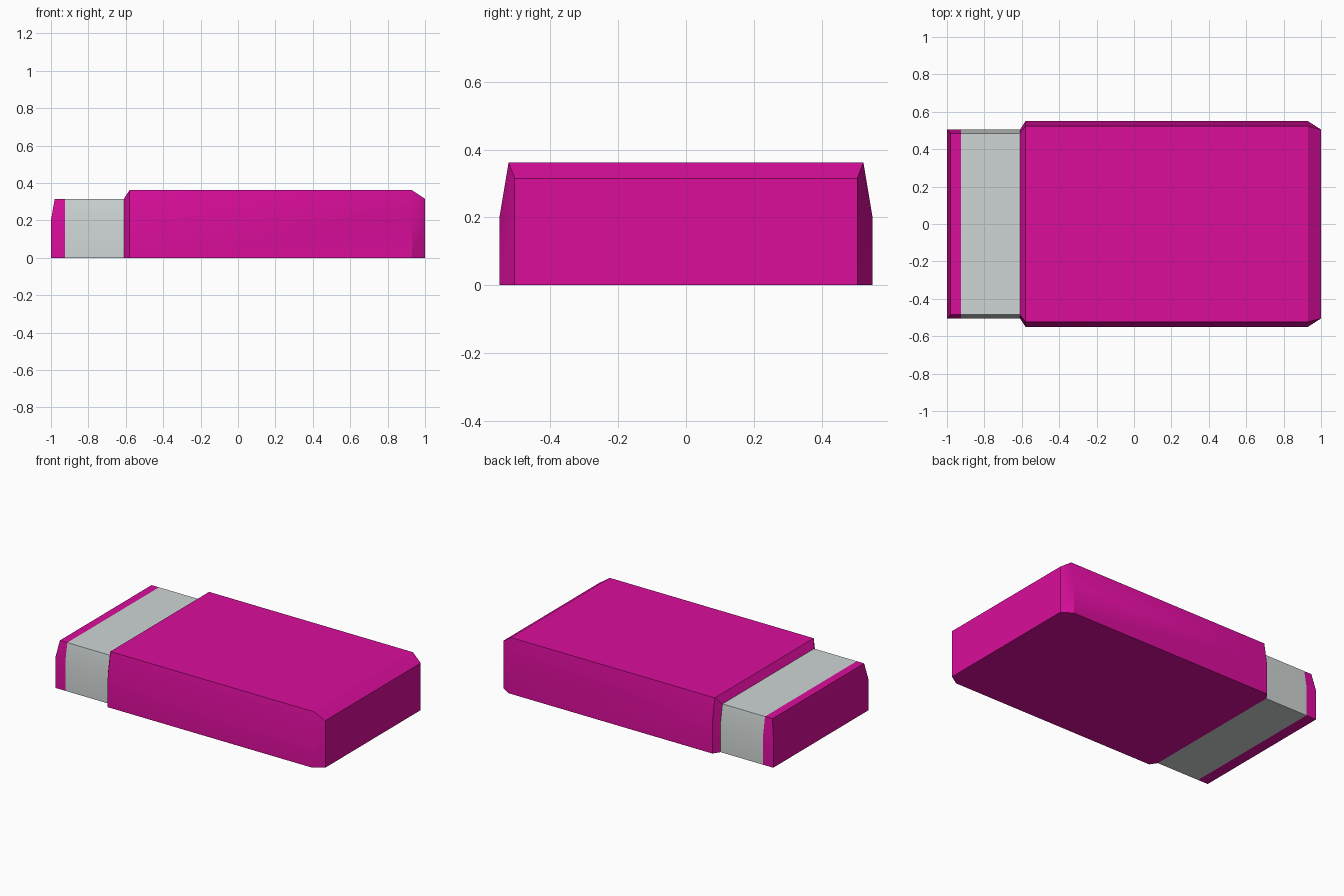
import bpy, bmesh, math

if "Cube" in bpy.data.objects:
    bpy.data.objects.remove(bpy.data.objects["Cube"])


def material(name, rgb):
    m = bpy.data.materials.new(name)
    m.diffuse_color = (*rgb, 1)
    m.use_nodes = True
    m.node_tree.nodes["Principled BSDF"].inputs["Base Color"].default_value = m.diffuse_color
    return m


magenta = material("magenta", (0.70, 0.004, 0.33))
grey = material("light grey", (0.62, 0.67, 0.66))


def loft(name, stations, mats, rule):
    """Skin open-bottom profiles along x; station = (x low, x top, half width, top half width, top z)."""
    bm = bmesh.new()
    rings = []
    for xl, xt, w, wt, h in stations:
        pts = [(xl, -w, 0), (xl, -w, 0.2), (xt, -wt, h),
               (xt, wt, h), (xl, w, 0.2), (xl, w, 0)]
        rings.append([bm.verts.new(p) for p in pts])
    for a, b in zip(rings, rings[1:]):
        for i in range(6):
            j = (i + 1) % 6
            bm.faces.new((a[i], a[j], b[j], b[i]))
    # end caps: lower rectangle and upper panel
    for r in (rings[0], rings[-1]):
        bm.faces.new((r[0], r[1], r[4], r[5]))
        bm.faces.new((r[1], r[2], r[3], r[4]))
    bmesh.ops.recalc_face_normals(bm, faces=bm.faces)
    for f in bm.faces:
        f.material_index = rule(f.calc_center_median())
    me = bpy.data.meshes.new(name)
    bm.to_mesh(me)
    bm.free()
    for m in mats:
        me.materials.append(m)
    ob = bpy.data.objects.new(name, me)
    bpy.context.collection.objects.link(ob)
    bpy.ops.object.select_all(action='DESELECT')
    ob.select_set(True)
    bpy.context.view_layer.objects.active = ob
    bpy.ops.object.shade_smooth_by_angle(angle=math.radians(30))


# whole block: tapered tip, grey neck band, wider main body with chamfered ends
loft("block_body", [
    (-1.0, -0.98, 0.505, 0.485, 0.315),
    (-0.925, -0.925, 0.505, 0.485, 0.315),
    (-0.61, -0.61, 0.505, 0.485, 0.315),
    (-0.58, -0.58, 0.55, 0.523, 0.362),
    (0.93, 0.93, 0.55, 0.523, 0.362),
    (1.0, 1.0, 0.505, 0.505, 0.315),
], [magenta, grey], lambda c: 1 if -0.92 < c.x < -0.62 else 0)
